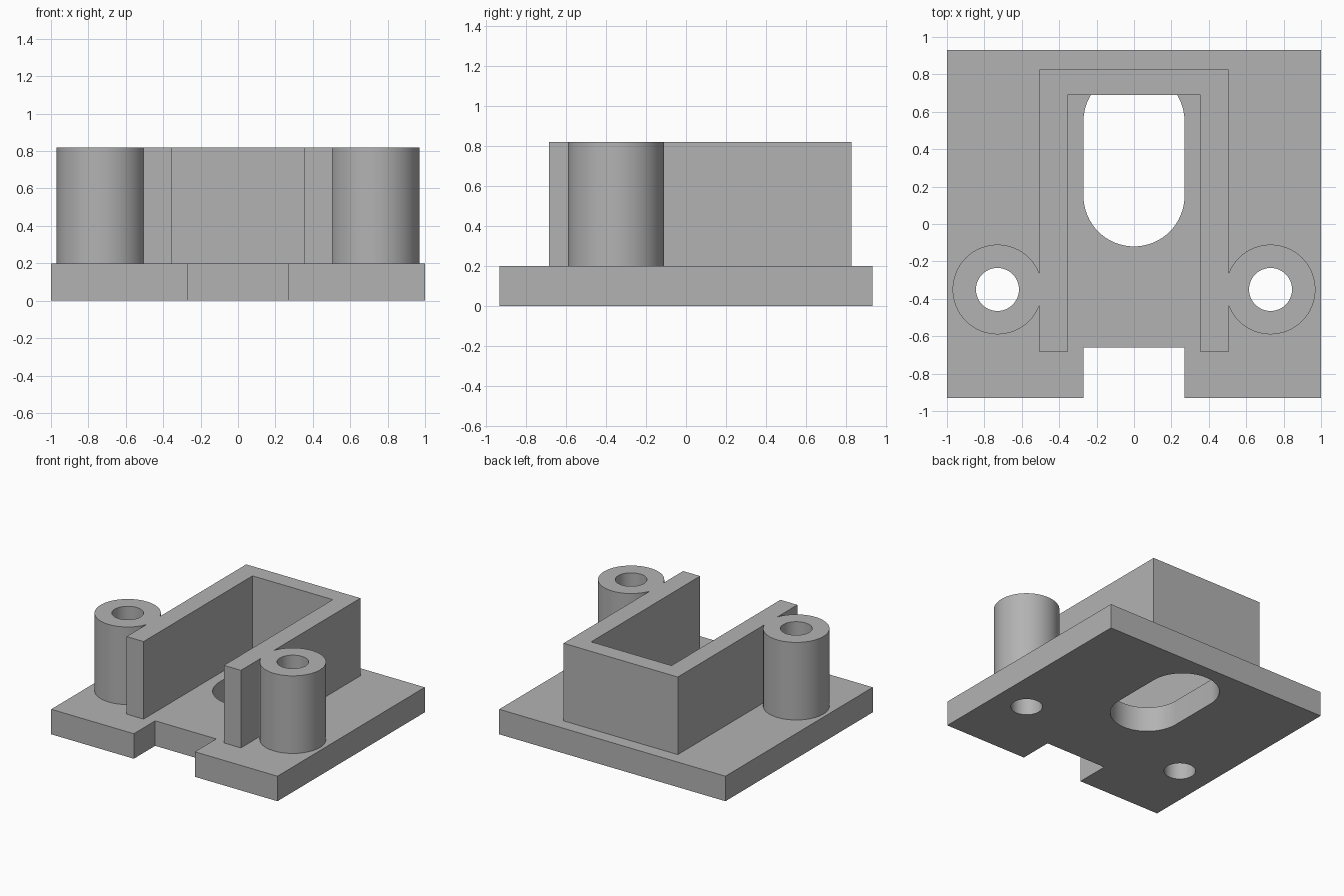
import bpy, bmesh
from math import sin, cos, pi

cube = bpy.data.objects.get("Cube")
if cube:
    bpy.data.objects.remove(cube, do_unlink=True)

PLATE_TOP, TOP = 0.2, 0.82
BOSS_X, BOSS_Y = 0.73, -0.35

grey = bpy.data.materials.new("plain grey")
grey.use_nodes = True
colour = (0.45, 0.45, 0.45, 1)
grey.diffuse_color = colour
grey.node_tree.nodes["Principled BSDF"].inputs["Base Color"].default_value = colour


def extrude(name, outline, z0, z1):
    """Solid prism from a counter-clockwise outline."""
    bm = bmesh.new()
    face = bm.faces.new([bm.verts.new((x, y, z0)) for x, y in outline])
    new = bmesh.ops.extrude_face_region(bm, geom=[face])["geom"]
    bmesh.ops.translate(bm, vec=(0, 0, z1 - z0),
                        verts=[v for v in new if isinstance(v, bmesh.types.BMVert)])
    bmesh.ops.recalc_face_normals(bm, faces=bm.faces)
    mesh = bpy.data.meshes.new(name)
    bm.to_mesh(mesh)
    bm.free()
    mesh.materials.append(grey)
    obj = bpy.data.objects.new(name, mesh)
    bpy.context.collection.objects.link(obj)
    return obj


def arc(cx, cy, r, start, end, steps):
    return [(cx + r * cos(start + (end - start) * i / steps),
             cy + r * sin(start + (end - start) * i / steps))
            for i in range(steps + 1)]


def circle(cx, cy, r, steps=64):
    return arc(cx, cy, r, 0, 2 * pi, steps)[:-1]


def mirrored(half):
    """Close a right-hand half outline across x = 0."""
    return half + [(-x, y) for x, y in reversed(half)]


def boolean(target, tool, operation):
    tool.hide_render = True
    mod = target.modifiers.new(operation.lower(), 'BOOLEAN')
    mod.operation, mod.solver, mod.object = operation, 'EXACT', tool
    bpy.ops.object.select_all(action='DESELECT')
    bpy.context.view_layer.objects.active = target
    target.select_set(True)
    bpy.ops.object.modifier_apply(modifier=mod.name)
    bpy.data.objects.remove(tool, do_unlink=True)


# Base plate with the front notch in its outline
plate = extrude("base_plate", mirrored(
    [(0.27, -0.66), (0.27, -0.93), (1, -0.93), (1, 0.93)]), 0, PLATE_TOP)

# Long slot through the plate, running under the rear wall
slot = extrude("slot_cutter", arc(0, 0.55, 0.27, 0, pi, 32)
               + arc(0, 0.15, 0.27, pi, 2 * pi, 32), -0.1, 0.3)
boolean(plate, slot, 'DIFFERENCE')

# Three-sided wall, open at the front
housing = extrude("wall_and_bosses", mirrored(
    [(0.355, 0.69), (0.355, -0.685), (0.505, -0.685), (0.505, 0.825)]),
    PLATE_TOP, TOP)

# Screw bosses fused to the side walls, bored through the plate
for side in (-1, 1):
    boolean(housing, extrude("boss", circle(side * BOSS_X, BOSS_Y, 0.24),
                             PLATE_TOP, TOP), 'UNION')
for side in (-1, 1):
    for part in (plate, housing):
        boolean(part, extrude("bore", circle(side * BOSS_X, BOSS_Y, 0.115),
                              -0.1, 1), 'DIFFERENCE')

# Smooth the round surfaces, keep the edges sharp
for part in (plate, housing):
    bpy.ops.object.select_all(action='DESELECT')
    bpy.context.view_layer.objects.active = part
    part.select_set(True)
    bpy.ops.object.shade_smooth_by_angle(angle=pi / 6)
